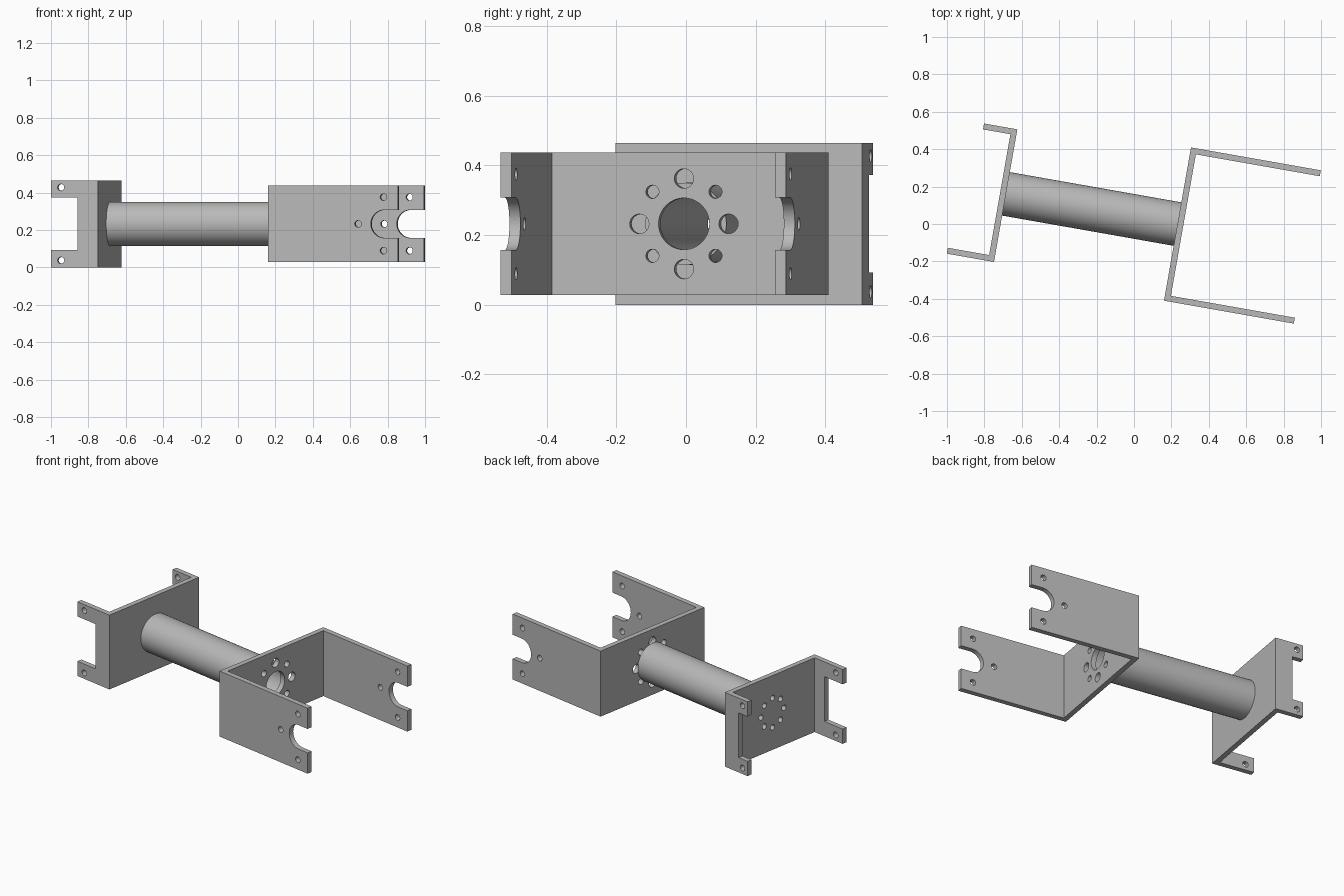
import bpy, bmesh, math
from mathutils import Matrix

cube = bpy.data.objects.get("Cube")
if cube:
    bpy.data.objects.remove(cube, do_unlink=True)

MID = 0.2325      # height of the tube axis
AXIS = 0.04       # sideways position of the tube axis
T = 0.032         # sheet thickness
TURN = Matrix.Rotation(math.radians(-10), 4, 'Z')

metal = bpy.data.materials.new("grey metal")
metal.use_nodes = True
GREY = (0.48, 0.48, 0.48, 1)
metal.diffuse_color = GREY
metal.node_tree.nodes["Principled BSDF"].inputs["Base Color"].default_value = GREY


def prism(bm, pts, axis, lo, hi):
    """Extrude a 2D outline along local x, y or z."""
    place = {'X': lambda a, b, c: (c, a, b),
             'Y': lambda a, b, c: (a, c, b),
             'Z': lambda a, b, c: (a, b, c)}[axis]
    ends = [[bm.verts.new(place(a, b, c)) for a, b in pts] for c in (lo, hi)]
    n = len(pts)
    bm.faces.new(ends[0][::-1])
    bm.faces.new(ends[1])
    for i in range(n):
        j = (i + 1) % n
        bm.faces.new((ends[0][i], ends[0][j], ends[1][j], ends[1][i]))


def arc(a, b, r, start=0, sweep=360, n=24):
    count = n if sweep == 360 else n + 1
    return [(a + r * math.cos(math.radians(start + sweep * i / n)),
             b + r * math.sin(math.radians(start + sweep * i / n))) for i in range(count)]


def rect(a0, a1, b0, b1):
    return [(a0, b0), (a1, b0), (a1, b1), (a0, b1)]


def make(name, prisms):
    bm = bmesh.new()
    for p in prisms:
        prism(bm, *p)
    bmesh.ops.recalc_face_normals(bm, faces=bm.faces)
    me = bpy.data.meshes.new(name)
    bm.to_mesh(me)
    bm.free()
    me.materials.append(metal)
    ob = bpy.data.objects.new(name, me)
    bpy.context.collection.objects.link(ob)
    return ob


def build(name, solid, cuts):
    """Make a solid, cut the holes out of it and turn it into place."""
    ob = make(name, [solid])
    cutter = make(name + "_cutter", cuts)
    cutter.hide_render = True
    mod = ob.modifiers.new("holes", 'BOOLEAN')
    mod.operation, mod.solver, mod.object = 'DIFFERENCE', 'EXACT', cutter
    bpy.context.view_layer.update()
    graph = bpy.context.evaluated_depsgraph_get()
    mesh = bpy.data.meshes.new_from_object(ob.evaluated_get(graph))
    ob.modifiers.clear()
    ob.data = mesh
    bpy.data.objects.remove(cutter, do_unlink=True)
    mesh.transform(TURN)
    bpy.ops.object.select_all(action='DESELECT')
    ob.select_set(True)
    bpy.context.view_layer.objects.active = ob
    bpy.ops.object.shade_smooth_by_angle(angle=math.radians(30))
    return ob


def ring(radius, hole_radii, lo, hi):
    """Eight holes on a circle, through a wall."""
    out = []
    for i in range(8):
        t = math.radians(45 * i)
        out.append((arc(AXIS + radius * math.cos(t), MID + radius * math.sin(t),
                        hole_radii[i % 2]), 'X', lo, hi))
    return out


# Large bracket: U-shaped sheet with slotted legs
W, E, L, R = 0.229, 0.934, -0.376, 0.456
outline = [(W, L), (E, L), (E, L + T), (W + T, L + T),
           (W + T, R - T), (E, R - T), (E, R), (W, R)]
slot = arc(E - 0.072, MID, 0.075, 90, 180) + [(E + 0.1, MID - 0.075), (E + 0.1, MID + 0.075)]
cuts = [(slot, 'Y', -1, 1), (arc(E - 0.216, MID, 0.018), 'Y', -1, 1)]
for s in (-1, 1):
    cuts.append((arc(E - 0.078, MID + s * 0.143, 0.018), 'Y', -1, 1))
cuts.append((arc(AXIS, MID, 0.074, n=48), 'X', W - 0.1, W + 0.1))
cuts += ring(0.13, (0.028, 0.019), W - 0.1, W + 0.1)
build("large_bracket", (outline, 'Z', MID - 0.205, MID + 0.205), cuts)

# Small bracket: offset sheet with one long and one short notched leg
W, L, R = -0.702, -0.33, 0.39
LONG, SHORT = -0.958, -0.883
outline = [(W, L), (W, R), (SHORT, R), (SHORT, R - T), (W - T, R - T),
           (W - T, L + T), (LONG, L + T), (LONG, L)]
cuts = ring(0.092, (0.017, 0.017), W - 0.1, W + 0.1)
for end, hole, lo, hi in ((LONG, 0.055, L - 0.1, L + 0.1), (SHORT, 0.04, R - 0.1, R + 0.1)):
    cuts.append((rect(end - 0.1, W - 0.11, MID - 0.14, MID + 0.14), 'Y', lo, hi))
    for s in (-1, 1):
        cuts.append((arc(end + hole, MID + s * 0.195, 0.018), 'Y', lo, hi))
build("small_bracket", (outline, 'Z', 0, 2 * MID), cuts)

# Hollow tube joining the brackets
build("tube", (arc(AXIS, MID, 0.118, n=64), 'X', -0.702, 0.229),
      [(arc(AXIS, MID, 0.1, n=64), 'X', -1, 1)])
